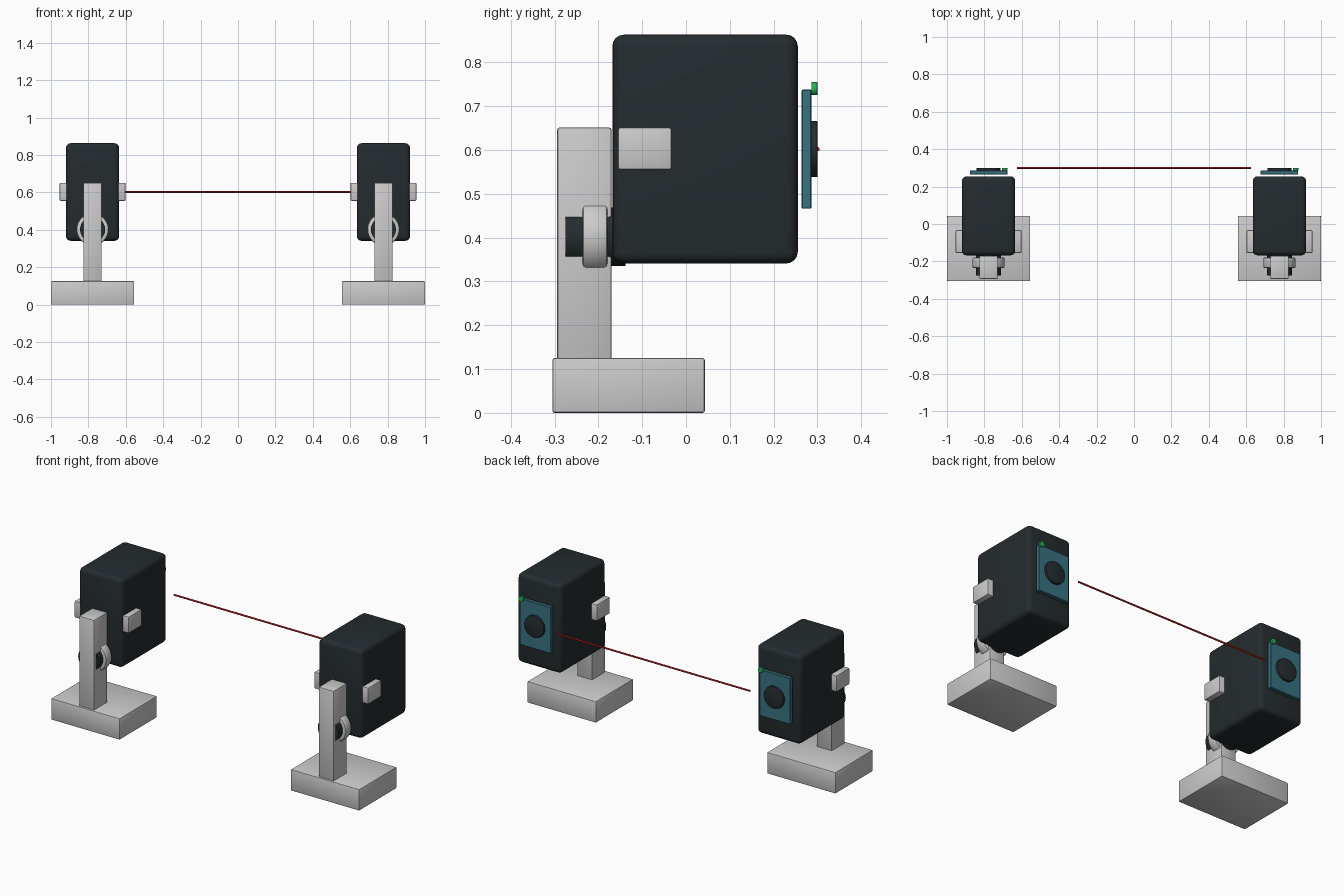
import bpy
from math import pi, radians

if "Cube" in bpy.data.objects:
    bpy.data.objects.remove(bpy.data.objects["Cube"])


def material(name, rgb):
    m = bpy.data.materials.new(name)
    m.diffuse_color = (*rgb, 1)
    m.use_nodes = True
    m.node_tree.nodes["Principled BSDF"].inputs["Base Color"].default_value = m.diffuse_color
    return m


DARK = material("dark_plastic", (0.018, 0.025, 0.028))
TEAL = material("teal_panel", (0.04, 0.17, 0.22))
GREEN = material("green_light", (0.02, 0.45, 0.08))
RED = material("red_beam", (0.4, 0.01, 0.01))


def finish(ob, name, mat, bevel, segments):
    ob.name = name
    if mat:
        ob.data.materials.append(mat)
    if bevel:
        mod = ob.modifiers.new("bevel", 'BEVEL')
        mod.width = bevel
        mod.segments = segments
        mod.limit_method = 'ANGLE'
        mod.angle_limit = radians(40)
        bpy.ops.object.modifier_apply(modifier=mod.name)
    bpy.ops.object.shade_smooth_by_angle(angle=radians(35))
    return ob


def box(name, x, y, z, mat=None, bevel=0.005, segments=2):
    """Box from (min, max) ranges on each axis."""
    rng = (x, y, z)
    bpy.ops.mesh.primitive_cube_add(size=1, location=[(a + b) / 2 for a, b in rng])
    ob = bpy.context.object
    ob.scale = [b - a for a, b in rng]
    bpy.ops.object.transform_apply(location=False, rotation=False, scale=True)
    return finish(ob, name, mat, bevel, segments)


def disc(name, x, z, r, y, mat=None, bevel=0.0, sides=48):
    """Cylinder along y between y[0] and y[1]."""
    bpy.ops.mesh.primitive_cylinder_add(vertices=sides, radius=r, depth=y[1] - y[0],
                                        location=(x, (y[0] + y[1]) / 2, z),
                                        rotation=(pi / 2, 0, 0))
    return finish(bpy.context.object, name, mat, bevel, 2)


def sensor(side, cx):
    def span(half):
        return (cx - half, cx + half)
    # stand
    box(side + "_base", span(0.2225), (-0.305, 0.043), (0, 0.125))
    box(side + "_post", span(0.049), (-0.294, -0.17), (0.115, 0.651))
    # tilt joint
    disc(side + "_pivot", cx, 0.402, 0.067, (-0.275, -0.138), DARK)
    disc(side + "_pivot_collar", cx, 0.402, 0.086, (-0.236, -0.179), None, 0.008)
    # housing and the clamp bar showing on both sides
    box(side + "_housing", span(0.1425), (-0.168, 0.255), (0.341, 0.863), DARK, 0.026, 4)
    box(side + "_clamp_bar", span(0.176), (-0.155, -0.033), (0.555, 0.651))
    # rear panel, lens and status light
    box(side + "_rear_panel", span(0.1), (0.264, 0.286), (0.466, 0.738), TEAL, 0.002, 1)
    disc(side + "_lens", cx, 0.602, 0.064, (0.282, 0.30), DARK, 0.002)
    disc(side + "_status_light", cx + 0.087, 0.74, 0.015, (0.286, 0.30), GREEN, 0.002, 24)


sensor("left", -0.7775)
sensor("right", 0.7775)

# light beam between the two units
bpy.ops.mesh.primitive_cylinder_add(vertices=16, radius=0.005, depth=1.25,
                                    location=(0, 0.30, 0.602), rotation=(0, pi / 2, 0))
finish(bpy.context.object, "beam", RED, 0, 1)
